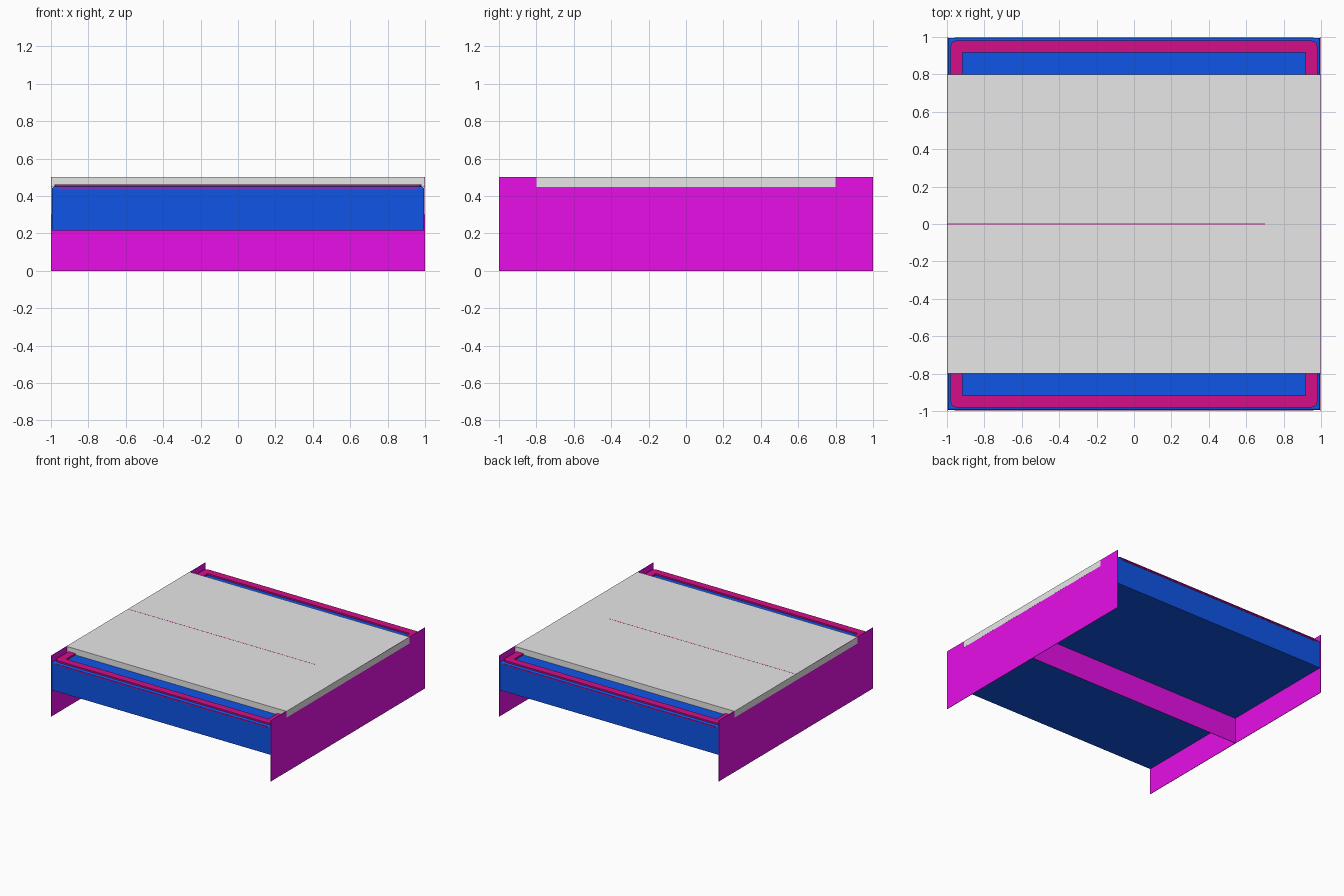
import bpy, bmesh

if "Cube" in bpy.data.objects:
    bpy.data.objects.remove(bpy.data.objects["Cube"])


def mat(name, rgb):
    m = bpy.data.materials.new(name)
    m.diffuse_color = (*rgb, 1)
    m.use_nodes = True
    m.node_tree.nodes["Principled BSDF"].inputs["Base Color"].default_value = m.diffuse_color
    return m


GREY = mat("light_grey", (0.8, 0.8, 0.8))
BLUE = mat("blue", (0.0048, 0.09, 0.8))
MAGENTA = mat("magenta", (0.8, 0.0048, 0.8))
CRIMSON = mat("crimson", (0.66, 0.0048, 0.242))


def box(name, lo, hi, material, pick=None, width=0.0):
    """Box between two corners; edges chosen by pick() are rounded."""
    bm = bmesh.new()
    bmesh.ops.create_cube(bm, size=1)
    for v in bm.verts:
        v.co = [(a + b) / 2 + c * (b - a) for a, b, c in zip(lo, hi, v.co)]
    if pick:
        edges = [e for e in bm.edges if pick(*e.verts)]
        bmesh.ops.bevel(bm, geom=edges, offset=width, segments=3,
                        profile=0.5, affect='EDGES')
    me = bpy.data.meshes.new(name)
    bm.to_mesh(me)
    bm.free()
    me.materials.append(material)
    ob = bpy.data.objects.new(name, me)
    bpy.context.collection.objects.link(ob)
    return ob


# side panels
for s, side in ((1, "right"), (-1, "left")):
    xs = sorted((s * 0.996, s * 0.9995))
    box(side + "_panel", (xs[0], -1, 0), (xs[1], 1, 0.5), MAGENTA)

# central support under the tray
box("centre_beam", (-0.997, -0.002, 0), (0.997, 0.002, 0.3), MAGENTA)

# body with softly rounded top edges
box("body", (-0.994, -0.995, 0.215), (0.994, 0.995, 0.45), BLUE,
    lambda a, b: a.co.z > 0.4 and b.co.z > 0.4, 0.012)


# crimson rim: flat frame with rounded outer corners
def rim():
    ob = box("top_rim", (-0.98, -0.98, 0.44), (0.98, 0.98, 0.462), CRIMSON,
             lambda a, b: abs(a.co.z - b.co.z) > 0.01, 0.03)
    bm = bmesh.new()
    bm.from_mesh(ob.data)
    caps = [f for f in bm.faces if abs(f.normal.z) > 0.9]
    inner = []
    for f in caps:
        z = f.calc_center_median().z
        loop = list(f.verts)
        # inner opening, slightly narrower than the outer outline
        bmesh.ops.inset_individual(bm, faces=[f], thickness=0.062)
        for v in f.verts:
            v.co.x = max(-0.918, min(0.918, v.co.x * 1.02))
            v.co.y = max(-0.918, min(0.918, v.co.y * 1.02))
        inner.append(f)
    loops = [e for f in inner for e in f.edges]
    bmesh.ops.delete(bm, geom=inner, context='FACES_ONLY')
    bmesh.ops.bridge_loops(bm, edges=loops)
    bmesh.ops.recalc_face_normals(bm, faces=bm.faces)
    bm.to_mesh(ob.data)
    bm.free()


rim()

# thin crimson trim lines on front and back
for s, side in ((-1, "front"), (1, "back")):
    ys = sorted((s * 0.99, s * 0.998))
    box(side + "_trim", (-0.96, ys[0], 0.431), (0.96, ys[1], 0.439), CRIMSON)

# grey top slab with its narrow centre seam
box("top_slab", (-1, -0.8, 0.447), (1, 0.8, 0.5), GREY)
box("centre_seam", (-1, -0.002, 0.499), (0.7, 0.002, 0.5005), CRIMSON)
